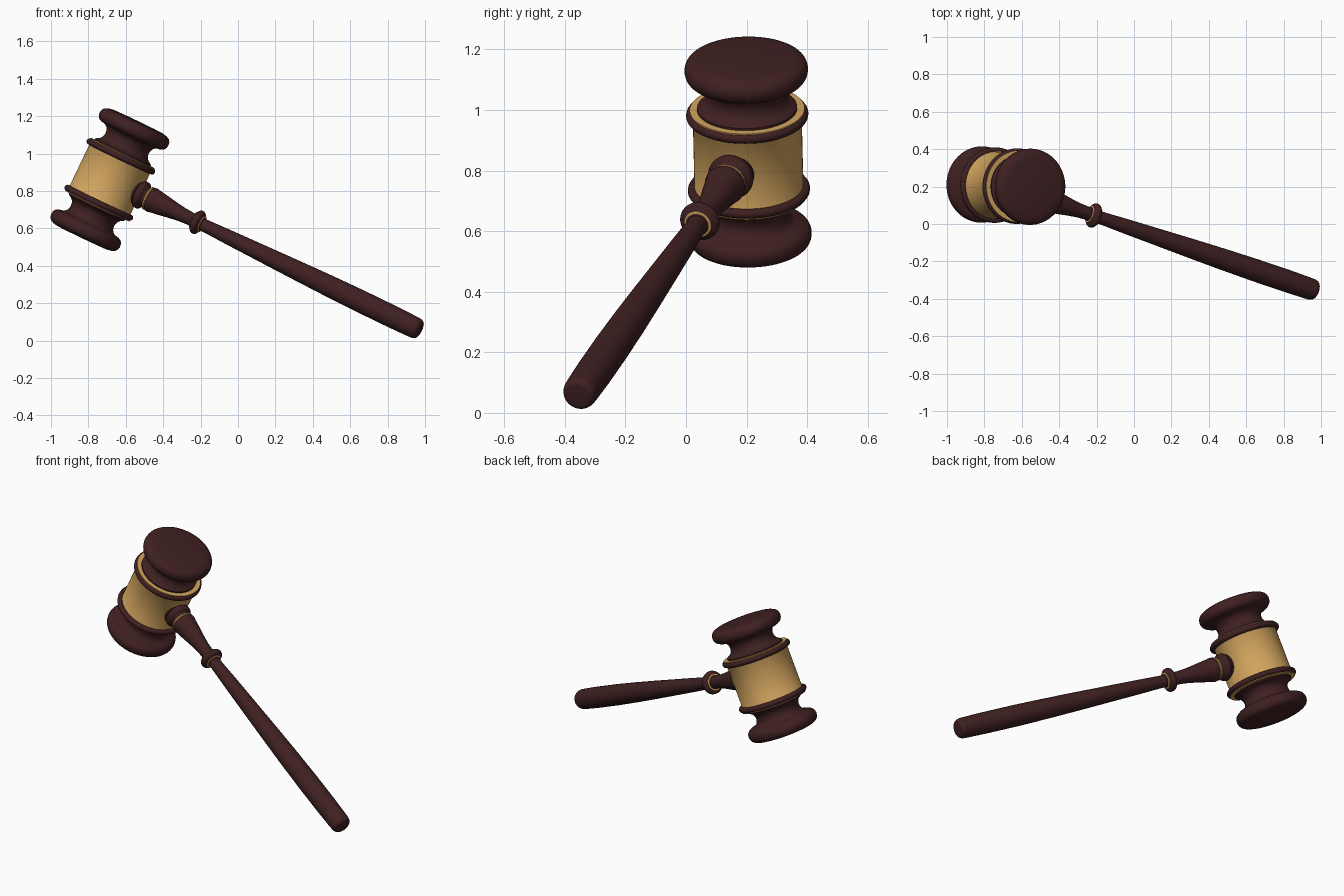
import bpy, bmesh, math
from mathutils import Vector, Matrix

if "Cube" in bpy.data.objects:
    bpy.data.objects.remove(bpy.data.objects["Cube"])

SEG = 72


def material(name, rgb):
    m = bpy.data.materials.new(name)
    m.diffuse_color = (*rgb, 1)
    m.use_nodes = True
    m.node_tree.nodes["Principled BSDF"].inputs["Base Color"].default_value = m.diffuse_color
    return m


wood = material("dark_wood", (0.050, 0.0145, 0.0155))
gold = material("gold", (0.64, 0.37, 0.112))

# Frames: handle axis runs from the head centre, head axis is square to it
centre = Vector((-0.685, 0.205, 0.861))
handle_dir = Vector((0.861, -0.292, -0.418)).normalized()
head_dir = Vector((0.435, -0.022, 0.90))
head_dir = (head_dir - handle_dir * head_dir.dot(handle_dir)).normalized()


def frame(axis):
    return Matrix.Translation(centre) @ axis.to_track_quat('Z', 'Y').to_matrix().to_4x4()


def arc(u, r, ru, rr, a0, a1, n=8):
    """Profile points on an elliptical arc; angle 0 points outward."""
    return [(u + ru * math.sin(math.radians(a0 + (a1 - a0) * i / n)),
             r + rr * math.cos(math.radians(a0 + (a1 - a0) * i / n))) for i in range(n + 1)]


def lathe(name, profile, mat, axis, flip=1, closed=False):
    """Revolve (distance along axis, radius) points around the axis."""
    bm = bmesh.new()
    rings = []
    for u, r in profile:
        rings.append([bm.verts.new((r * math.cos(2 * math.pi * k / SEG),
                                    r * math.sin(2 * math.pi * k / SEG), u * flip))
                      for k in range(SEG)])
    pairs = list(zip(rings, rings[1:]))
    if closed:
        pairs.append((rings[-1], rings[0]))
    else:
        bm.faces.new(rings[0])
        bm.faces.new(rings[-1])
    for a, b in pairs:
        for k in range(SEG):
            j = (k + 1) % SEG
            bm.faces.new((a[k], a[j], b[j], b[k]))
    bmesh.ops.recalc_face_normals(bm, faces=bm.faces)
    me = bpy.data.meshes.new(name)
    bm.to_mesh(me)
    bm.free()
    me.materials.append(mat)
    ob = bpy.data.objects.new(name, me)
    bpy.context.collection.objects.link(ob)
    ob.matrix_world = frame(axis)
    bpy.ops.object.select_all(action='DESELECT')
    ob.select_set(True)
    bpy.context.view_layer.objects.active = ob
    bpy.ops.object.shade_smooth_by_angle(angle=math.radians(35))
    return ob


# Head: gold band with a flat shoulder at each end
lathe("gold_band", [(-0.157, 0.19), (-0.14, 0.19), (-0.125, 0.18),
                    (0.125, 0.18), (0.14, 0.19), (0.157, 0.19)], gold, head_dir)

# Head: rims and turned striking caps, one per end
cap = ([(0.15, 0.165), (0.165, 0.165)]
       + arc(0.215, 0.166, 0.045, 0.038, 250, 110, 10)
       + [(0.262, 0.178)]
       + arc(0.300, 0.176, 0.036, 0.028, -60, 70, 10)
       + [(0.340, 0.172), (0.344, 0.150)])
for side, flip in (("upper", 1), ("lower", -1)):
    lathe(side + "_rim", arc(0.137, 0.186, 0.016, 0.016, 0, 337.5, 15),
          wood, head_dir, flip, closed=True)
    lathe(side + "_cap", cap, wood, head_dir, flip)

# Handle: socket on the side of the band
lathe("socket", [(0.10, 0.066), (0.175, 0.072)]
      + arc(0.197, 0.06, 0.022, 0.017, -60, 80, 8)
      + [(0.226, 0.058), (0.27, 0.055)], wood, handle_dir)

# Handle: tapered neck up to the collar
lathe("handle_neck", [(0.247, 0.058), (0.252, 0.066), (0.265, 0.068), (0.28, 0.064),
                      (0.33, 0.057), (0.39, 0.047), (0.45, 0.039), (0.50, 0.036),
                      (0.56, 0.036)], wood, handle_dir)

# Handle: collar
lathe("collar", [(0.515, 0.036), (0.522, 0.046)]
      + arc(0.546, 0.046, 0.020, 0.021, -80, 80, 10)
      + [(0.570, 0.046), (0.577, 0.034)], wood, handle_dir)

# Handle: thin gold rings
for name, t, r in (("socket_ring", 0.241, 0.065), ("collar_ring_inner", 0.521, 0.047),
                   ("collar_ring_outer", 0.571, 0.047)):
    h = 0.007 if name == "socket_ring" else 0.003
    lathe(name, [(t - h, r - 0.004), (t - h / 2, r), (t + h / 2, r), (t + h, r - 0.004)],
          gold, handle_dir)

# Handle: grip swelling to a rounded end
lathe("grip", [(0.55, 0.033), (0.62, 0.035), (0.75, 0.040), (0.95, 0.046), (1.15, 0.052),
               (1.35, 0.057), (1.55, 0.060), (1.75, 0.060), (1.87, 0.058)]
      + arc(1.895, 0.038, 0.031, 0.019, 0, 90, 8), wood, handle_dir)
